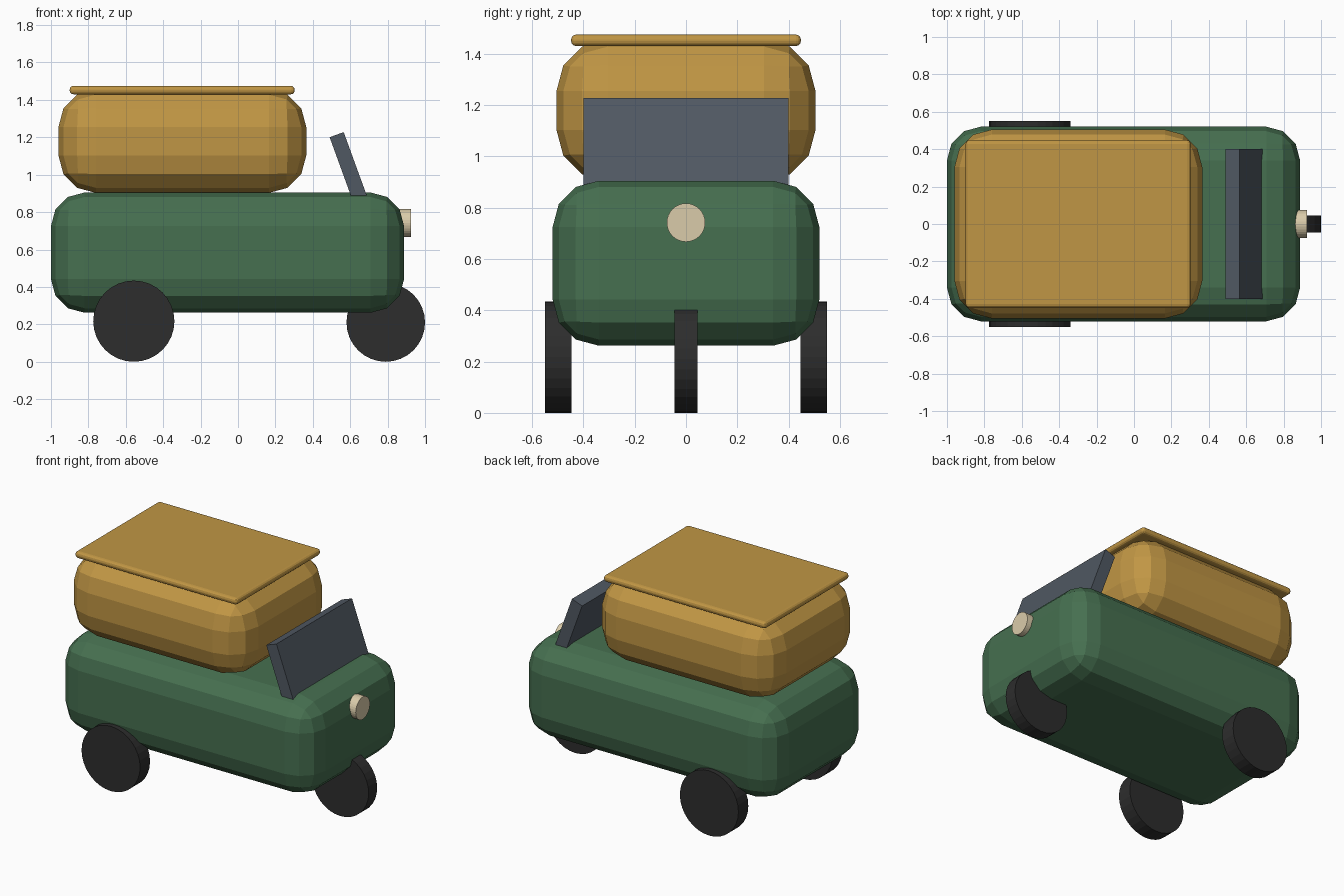
import bpy, bmesh, math
from mathutils import Matrix, Vector

if "Cube" in bpy.data.objects:
    bpy.data.objects.remove(bpy.data.objects["Cube"])


def material(name, rgb):
    m = bpy.data.materials.new(name)
    m.diffuse_color = (*rgb, 1)
    m.use_nodes = True
    m.node_tree.nodes["Principled BSDF"].inputs["Base Color"].default_value = m.diffuse_color
    return m


GREEN = material("green paint", (0.061, 0.160, 0.080))
GOLD = material("golden tan", (0.530, 0.305, 0.058))
SLATE = material("slate glass", (0.080, 0.098, 0.122))
RUBBER = material("black rubber", (0.026, 0.026, 0.026))
CREAM = material("cream lamp", (0.700, 0.600, 0.400))


def finish(bm, name, mat):
    mesh = bpy.data.meshes.new(name)
    bm.to_mesh(mesh)
    bm.free()
    mesh.materials.append(mat)
    ob = bpy.data.objects.new(name, mesh)
    bpy.context.collection.objects.link(ob)
    return ob


def box(name, lo, hi, mat, bevel=0.0, segments=3):
    lo, hi = Vector(lo), Vector(hi)
    bm = bmesh.new()
    bmesh.ops.create_cube(bm, size=1, matrix=Matrix.Diagonal((*(hi - lo), 1)))
    if bevel:
        bmesh.ops.bevel(bm, geom=bm.edges[:], offset=bevel, segments=segments,
                        profile=0.5, affect='EDGES')
    ob = finish(bm, name, mat)
    ob.location = (lo + hi) / 2
    return ob


def cylinder(name, centre, radius, depth, axis, mat, sides=32):
    rot = Matrix.Rotation(math.pi / 2, 4, 'X' if axis == 'Y' else 'Y')
    bm = bmesh.new()
    bmesh.ops.create_cone(bm, cap_ends=True, segments=sides, radius1=radius,
                          radius2=radius, depth=depth, matrix=rot)
    ob = finish(bm, name, mat)
    ob.location = centre
    return ob


# Rounded lower body and cabin
box("body", (-1.0, -0.52, 0.262), (0.888, 0.52, 0.905), GREEN, 0.18)
box("cabin", (-0.96, -0.505, 0.903), (0.365, 0.505, 1.455), GOLD, 0.20)

# Thin roof panel
box("roof", (-0.90, -0.448, 1.43), (0.303, 0.448, 1.475), GOLD, 0.02)

# Windscreen leaning back
screen = box("windscreen", (0.549, -0.40, 0.865), (0.629, 0.40, 1.225), SLATE)
screen.rotation_euler.y = math.radians(-20)

# Single headlamp on the nose
cylinder("headlamp", (0.89, 0, 0.742), 0.075, 0.07, 'X', CREAM)

# One front wheel, two rear wheels
cylinder("front_wheel", (0.79, 0, 0.21), 0.21, 0.09, 'Y', RUBBER)
for side, label in ((-1, "right"), (1, "left")):
    cylinder("rear_wheel_" + label, (-0.557, side * 0.498, 0.217), 0.217,
             0.105, 'Y', RUBBER)
